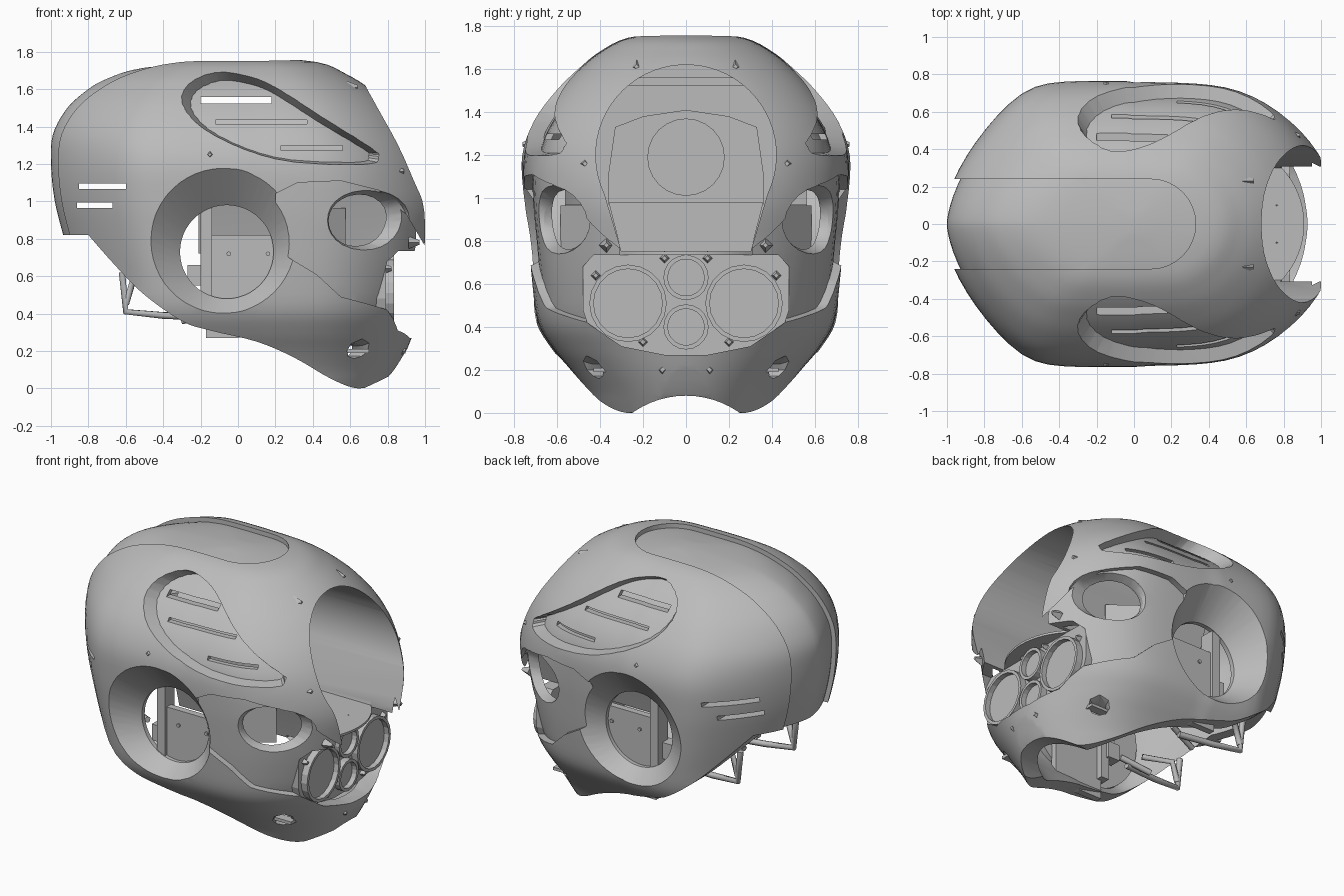
import bpy, bmesh, math
from mathutils import Vector

if "Cube" in bpy.data.objects:
    bpy.data.objects.remove(bpy.data.objects["Cube"])

grey = bpy.data.materials.new("matte grey")
grey.use_nodes = True
grey.diffuse_color = (0.5, 0.5, 0.5, 1)
grey.node_tree.nodes["Principled BSDF"].inputs["Base Color"].default_value = (0.5, 0.5, 0.5, 1)


def add(name, bm):
    bmesh.ops.recalc_face_normals(bm, faces=bm.faces)
    me = bpy.data.meshes.new(name)
    bm.to_mesh(me)
    bm.free()
    me.materials.append(grey)
    ob = bpy.data.objects.new(name, me)
    bpy.context.collection.objects.link(ob)
    return ob


def loft(name, rings, inset=0):
    """Skin a list of closed rings and cap both ends; optionally shrink along normals."""
    bm = bmesh.new()
    vs = [[bm.verts.new(p) for p in r] for r in rings]
    n = len(rings[0])
    for a, b in zip(vs, vs[1:]):
        for i in range(n):
            j = (i + 1) % n
            bm.faces.new((a[i], a[j], b[j], b[i]))
    bm.faces.new(vs[0])
    bm.faces.new(vs[-1])
    bmesh.ops.recalc_face_normals(bm, faces=bm.faces)
    bm.normal_update()
    moves = [(v, v.normal * inset) for v in bm.verts]
    for v, d in moves:
        v.co -= d
    return add(name, bm)


def prism(name, pts, axis, lo, hi):
    place = {"x": lambda p, t: (t, p[0], p[1]),
             "y": lambda p, t: (p[0], t, p[1]),
             "z": lambda p, t: (p[0], p[1], t)}[axis]
    return loft(name, [[place(p, t) for p in pts] for t in (lo, hi)])


def box(x0, x1, z0, z1):
    return [(x0, z0), (x1, z0), (x1, z1), (x0, z1)]


def smooth_path(pts, closed, n=4):
    """Catmull-Rom interpolation of points of any dimension."""
    out, m = [], len(pts)
    get = (lambda i: pts[i % m]) if closed else (lambda i: pts[max(0, min(m - 1, i))])
    for i in range(m if closed else m - 1):
        a, b, c, d = (Vector(get(i + k)) for k in (-1, 0, 1, 2))
        for k in range(n):
            t = k / n
            out.append(0.5 * (2 * b + (c - a) * t + (2 * a - 5 * b + 4 * c - d) * t * t
                              + (3 * b - a - 3 * c + d) * t ** 3))
    if not closed:
        out.append(Vector(pts[-1]))
    return out


def cut(ob, tool):
    mod = ob.modifiers.new("cut", "BOOLEAN")
    mod.operation, mod.solver, mod.object = "DIFFERENCE", "EXACT", tool
    dg = bpy.context.evaluated_depsgraph_get()
    dg.update()
    me = bpy.data.meshes.new_from_object(ob.evaluated_get(dg))
    ob.modifiers.clear()
    ob.data = me
    bpy.data.objects.remove(tool)


def circle(r, n, cx=0, cy=0, start=0, sweep=math.tau):
    return [(cx + r * math.cos(start + sweep * i / n), cy + r * math.sin(start + sweep * i / n))
            for i in range(n)]


# Head form: height, front reach, back reach, half width
LEVELS = smooth_path([
    (-.3, .62, .1, .25), (0, .79, .3, .42), (.1, .85, .45, .47), (.2, .9, .6, .54),
    (.3, .94, .75, .62), (.42, .99, .85, .69), (.6, 1.04, .9, .72), (.8, 1.08, .96, .74),
    (1, 1.1, 1.01, .755), (1.2, 1.04, 1.03, .755), (1.36, .95, 1.02, .7),
    (1.5, .83, .95, .6), (1.6, .71, .85, .5), (1.68, .58, .72, .4),
    (1.745, .42, .5, .27), (1.775, .06, .06, .05)], False)
FRONT, BACK = (2, 1.11), (1.6, 1.3)  # plan curve power and widening; sides are softly flattened


def level(z):
    for a, b in zip(LEVELS, LEVELS[1:]):
        if a[0] <= z <= b[0]:
            return a.lerp(b, (z - a[0]) / (b[0] - a[0]))
    return LEVELS[-1]


def flatten(u):
    return 1.01 * u / (1 + abs(u) ** 16) ** (1 / 16)


def side_y(x, z):
    _, f, b, w = level(z)
    reach, (n, k) = (f, FRONT) if x > 0 else (b, BACK)
    return w * flatten(k * max(0, 1 - abs(x / reach) ** n) ** (1 / n))


def front_x(y, z):
    _, f, _, w = level(z)
    n, k = FRONT
    return f * max(0, 1 - abs(y / (k * w)) ** n) ** (1 / n)


def head(name, inset=0):
    rings = []
    for z, f, b, w in LEVELS:
        ring = []
        for i in range(80):
            c, s = math.cos(math.tau * i / 80), math.sin(math.tau * i / 80)
            reach, (n, k) = (f, FRONT) if c > 0 else (b, BACK)
            x, y = (math.copysign(abs(v) ** (2 / n), v) for v in (c, s))
            ring.append((x * reach, flatten(k * y) * w, z))
        rings.append(ring)
    return loft(name, rings, inset)


def arch(name, e, lo, hi):
    pts = circle(.42 + e, 40, 0, 1.2, math.radians(-25), math.radians(236))
    return prism(name, pts + [(-.3 - e, .75 - e), (.3 + e, .75 - e)], "x", lo, hi)


shell = head("helmet_shell")

# Sunken cheek panel and crown channel
cheek = [(.2, 1.04), (.32, 1.1), (.55, 1.11), (.75, 1.06), (.9, .93), (1, .76), (1.3, .6),
         (1.3, .3), (.8, .42), (.7, .45), (.55, .49), (.42, .61), (.27, .7), (.2, .85)]
crown = [(-1.3, .24)] + [(-p[0], p[1]) for p in circle(.24, 16, -.09, 0, math.pi / 2, math.pi)] + [(.09, -.24), (-1.3, -.24)]
for pts, axis, lo, hi, depth in ((cheek, "y", -1, 1, .04), (crown, "z", .7, 2, .03)):
    tool = prism("well_cutter", pts, axis, lo, hi)
    cut(tool, head("core", depth))
    cut(shell, tool)

# Side vent wells with tapering walls
vent = smooth_path([(-.3, 1.53), (-.26, 1.63), (-.12, 1.69), (.05, 1.67), (.2, 1.61), (.45, 1.45),
                    (.72, 1.28), (.75, 1.24), (.7, 1.2), (.3, 1.21), (.03, 1.28), (-.2, 1.4)], True, 3)
for s in (1, -1):
    tool = loft("vent_cutter", [[(.15 + (x - .15) * (1 + d * 1.5), s * (side_y(x, z) + d),
                                  1.44 + (z - 1.44) * (1 + d * 1.8) + d * .25) for x, z in vent]
                                for d in (-.2, .25)])
    cut(tool, head("core", .07))
    cut(shell, tool)

# Hollow inside, leaving ear bosses and the front tunnel lining
cavity = head("cavity", .1)
for s in (1, -1):
    cut(cavity, prism("boss", circle(.42, 48, -.07, .77), "y", s * .56, s * 1.1))
cut(cavity, arch("lining", .03, -.21, 1.4))
cut(shell, cavity)
cut(shell, arch("tunnel", 0, -.18, 1.4))

# Open underside, chin notch, mouth opening and rounded sill
rim = smooth_path([(-.8, .82), (-.65, .65), (-.5, .5), (-.3, .36), (-.15, .31), (.1, .25),
                   (.3, .165), (.5, .05), (.64, 0), (.75, .03), (.82, .08), (.91, .22)], False)
cut(shell, prism("underside", [(-1.3, .82)] + [tuple(p) for p in rim] + [(1.3, .22), (1.3, -.6), (-1.3, -.6)],
                 "y", -1.1, 1.1))
cut(shell, prism("notch", circle(.43, 64, 0, -.35), "x", .3, 1.3))
half_mouth = [(.1, .27), (.3, .31), (.46, .42), (.48, .48), (.48, .68), (.43, .735)]
mouth = half_mouth + [(-y, z) for y, z in reversed(half_mouth)]
cut(shell, prism("mouth_cutter", mouth, "x", .6, 1.4))
sill = circle(.435, 16, .475, 0, -math.pi / 4, math.pi / 2)
cut(shell, prism("sill_cutter", sill + [(.783, .308), (1.4, .308), (1.4, -.308)], "z", .7, .79))

# Narrow slots: the top vent pair and the back ones run right through
for x0, x1, z, h, inner in ((-.2, .18, 1.54, .035, 0), (-.12, .37, 1.425, .022, .46), (.23, .56, 1.285, .025, .47),
                            (-.85, -.6, 1.08, .03, 0), (-.86, -.67, .98, .03, 0)):
    for s in (1, -1):
        cut(shell, prism("slot", box(x0, x1, z - h / 2, z + h / 2), "y", s * inner, s))

for s in (1, -1):
    # Ear funnel following the surface
    inner, outer = circle(.25, 48, -.06, .73), circle(.39, 48, -.08, .79)
    cut(shell, loft("ear_cutter", [[(x, s * .4, z) for x, z in inner], [(x, s * .59, z) for x, z in inner],
                                   [(x, s * (side_y(x, z) + .003), z) for x, z in outer],
                                   [(x, s * 1.1, z) for x, z in outer]]))
    # Eye socket and chin vent, cut along a slanted direction
    out, along, up = Vector((.6, .8 * s, 0)), Vector((.8, -.6 * s, 0)), Vector((0, 0, 1))
    for centre, n, steps in (
            ((.67, .61 * s, .895), 24, ((-.15, .15, .125), (-.07, .18, .135), (.01, .285, .165), (.3, .31, .17))),
            ((.64, .43 * s, .2), 8, ((-.3, .05, .035), (-.02, .06, .04), (.04, .09, .065), (.2, .09, .065)))):
        cut(shell, loft("socket", [[Vector(centre) + out * d + along * a * w + up * b * h
                                    for a, b in circle(1, n)] for d, w, h in steps]))
    prism("chin_vent_bar", box(.57, .7, .19, .21), "y", s * .37, s * .43)
    prism("eye_backing", [(.33, s * .565), (.56, s * .39), (.575, s * .41), (.345, s * .585)], "z", .71, .965)

    # Panel, bracket and bolts inside the ear
    prism("ear_panel", [(-.17, .27), (0, .27), (.19, .33), (.19, .82), (-.17, .82)], "y", s * .52, s * .565)
    prism("ear_panel_bracket", box(-.2, -.14, .4, .97), "y", s * .48, s * .585)
    prism("ear_panel_block", box(-.27, -.18, .55, .66), "y", s * .46, s * .54)
    for x, z in ((-.05, .72), (.16, .72)):
        prism("ear_panel_bolt", circle(.012, 8, x, z), "y", s * .56, s * .575)

    # Hanging neck rods
    for path in ([(-.62, .3, .62), (-.6, .3, .41), (-.4, .28, .39), (-.15, .25, .38)],
                 [(-.6, .3, .45), (-.56, .3, .58), (-.4, .4, .6)],
                 [(-.1, .25, .42), (-.3, .2, .36)]):
        cu = bpy.data.curves.new("neck_rod", "CURVE")
        cu.dimensions, cu.bevel_depth, cu.bevel_resolution, cu.use_fill_caps = "3D", .02, 1, True
        sp = cu.splines.new("POLY")
        sp.points.add(len(path) - 1)
        for p, (x, y, z) in zip(sp.points, path):
            p.co = (x, y * s, z, 1)
        cu.materials.append(grey)
        bpy.context.collection.objects.link(bpy.data.objects.new("neck_rod", cu))

# Rear step, panel and disc at the end of the tunnel
prism("rear_step", [(-.3, .745), (.3, .745), (.36, .98), (-.36, .98)], "x", -.19, -.12)
half_rear = [(.36, .97), (.36, 1.12), (.33, 1.33), (.2, 1.38)]
prism("rear_panel", half_rear + [(0, 1.41)] + [(-y, z) for y, z in reversed(half_rear)], "x", -.19, -.16)
prism("rear_disc", circle(.18, 24, 0, 1.19), "x", -.17, -.145)

# Mouth plate with four round cups
prism("mouth_plate", mouth, "x", .7, .79)
for y, z, r in ((.27, .51, .18), (-.27, .51, .18), (0, .63, .105), (0, .4, .105)):
    loft("mouth_cup", [[(x, a, b) for a, b in circle(q, 20, y, z)]
                       for q, x in ((r, .72), (r, .835), (r - .02, .835), (r - .02, .8))])

# Small pointed pegs around the face
for y, z in ((.23, 1.61), (.47, 1.16), (.37, .78), (.42, .64), (.2, .33), (.11, .2), (.1, .72)):
    for s in (1, -1):
        x = .79 if .25 < z < .75 else front_x(y, z) - .02
        loft("peg", [[(x + d, a, b) for a, b in circle(r, 4, y * s, z)] for d, r in ((-.03, .034), (.03, .012))])
for s in (1, -1):
    y = side_y(-.15, 1.25) * s
    loft("side_peg", [[(a, y + d * s, b) for a, b in circle(r, 4, -.15, 1.25)] for d, r in ((-.03, .03), (.01, .01))])

# Smooth the curved parts, keeping cut edges crisp
bpy.ops.object.select_all(action="DESELECT")
shell.select_set(True)
bpy.context.view_layer.objects.active = shell
bpy.ops.object.shade_smooth_by_angle(angle=math.radians(30))
